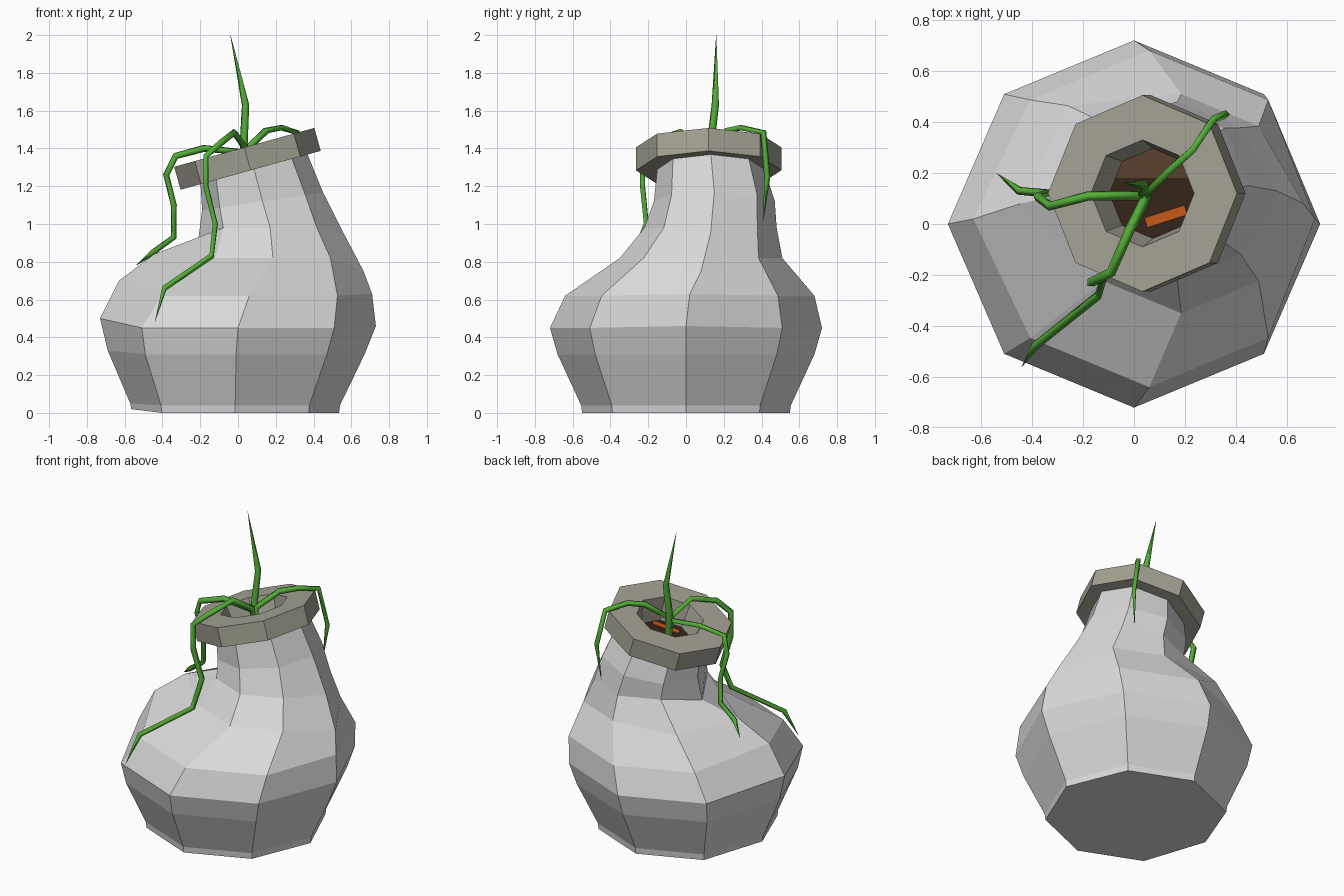
import bpy, bmesh, math
from mathutils import Matrix, Vector

default_cube = bpy.data.objects.get("Cube")
if default_cube:
    bpy.data.objects.remove(default_cube, do_unlink=True)


def make_material(name, red, green, blue):
    material = bpy.data.materials.new(name)
    material.use_nodes = True
    colour = (red, green, blue, 1)
    material.diffuse_color = colour
    shader = next(n for n in material.node_tree.nodes if n.type == "BSDF_PRINCIPLED")
    shader.inputs["Base Color"].default_value = colour
    shader.inputs["Roughness"].default_value = 0.9
    return material


pale_clay = make_material("pale clay", 0.70, 0.70, 0.70)
rim_stone = make_material("rim stone", 0.37, 0.36, 0.29)
leaf_green = make_material("leaf green", 0.09, 0.42, 0.04)
soil_brown = make_material("soil brown", 0.10, 0.05, 0.027)
dark_soil = make_material("dark soil", 0.035, 0.018, 0.01)
ember_orange = make_material("ember orange", 0.55, 0.10, 0.01)

SIDES = 8
ANGLES = [math.tau * k / SIDES for k in range(SIDES)]
LEFT, RIGHT = SIDES // 2, 0


def finish(name, bm, material, matrix=None):
    bmesh.ops.recalc_face_normals(bm, faces=bm.faces)
    mesh = bpy.data.meshes.new(name)
    bm.to_mesh(mesh)
    bm.free()
    mesh.materials.append(material)
    obj = bpy.data.objects.new(name, mesh)
    bpy.context.scene.collection.objects.link(obj)
    if matrix:
        obj.matrix_world = matrix
    return obj


def bridge(bm, lower, upper):
    for k in range(SIDES):
        j = (k + 1) % SIDES
        bm.faces.new((lower[k], lower[j], upper[j], upper[k]))


# Pot body: leaning eight-sided rings, with the two side corners pulled about
# centre x, radius, centre y, height, tilt, left shift x/z, right shift x/z
POT_RINGS = [
    (-.015, .55, 0, 0, 0, 0, .02, 0, 0),
    (-.015, .555, 0, .04, 0, 0, .01, 0, 0),
    (-.01, .68, 0, .31, 0, 0, .02, 0, 0),
    (0, .72, 0, .45, 0, -.01, .05, .01, .01),
    (.06, .66, .02, .62, 0, -.03, .08, -.01, .01),
    (.185, .43, .08, .82, 0, -.2, .02, .05, -.07),
    (.17, .35, .13, .98, 0, -.03, -.06, .04, -.03),
    (.13, .32, .15, 1.12, .15, 0, 0, 0, 0),
    (.08, .28, .13, 1.31, .28, 0, 0, 0, 0),
]
bm = bmesh.new()
rings = []
for cx, r, cy, z, tilt, lx, lz, rx, rz in POT_RINGS:
    ring = [bm.verts.new((cx + r * math.cos(a), cy + r * math.sin(a),
                          z + tilt * r * math.cos(a))) for a in ANGLES]
    ring[LEFT].co += Vector((lx, 0, lz))
    ring[RIGHT].co += Vector((rx, 0, rz))
    if rings:
        bridge(bm, rings[-1], ring)
    rings.append(ring)
# the shoulder swells towards the back corner beside the pulled side
rings[5][LEFT - 1].co += Vector((-.14, .08, 0))
bm.faces.new(rings[0])
finish("pot_body", bm, pale_clay)

# Tilted rim with a funnel-shaped mouth: closed profile of (radius, height)
rim_frame = Matrix.Translation((.05, .12, 1.345)) @ Matrix.Rotation(math.radians(-15.5), 4, "Y")
RIM_PROFILE = [(.385, -.063), (.385, .063), (.21, .063), (.175, -.1), (.26, -.063)]
bm = bmesh.new()
loops = [[bm.verts.new((r * math.cos(a), r * math.sin(a), z)) for a in ANGLES]
         for r, z in RIM_PROFILE]
for i, loop in enumerate(loops):
    bridge(bm, loop, loops[(i + 1) % len(loops)])
finish("pot_rim", bm, rim_stone, rim_frame)

# Soil plug inside the mouth, lighter at the back
bm = bmesh.new()
bmesh.ops.create_circle(bm, cap_ends=True, segments=SIDES, radius=.21)
bmesh.ops.bisect_plane(bm, geom=bm.verts[:] + bm.edges[:] + bm.faces[:],
                       plane_co=(0, .06, 0), plane_no=(0, 1, 0))
for face in bm.faces:
    face.material_index = 0 if face.calc_center_median().y > .06 else 1
soil = finish("soil", bm, soil_brown, rim_frame @ Matrix.Translation((0, 0, -.09)))
soil.data.materials.append(dark_soil)

# Thin orange strip lying on the soil
bm = bmesh.new()
bmesh.ops.create_cube(bm, size=1)
bmesh.ops.scale(bm, vec=(.17, .04, .006), verts=bm.verts)
finish("orange_strip", bm, ember_orange, rim_frame
       @ Matrix.Translation((.055, -.09, -.086)) @ Matrix.Rotation(.3, 4, "Z"))


# Vines: four-sided tapering tubes along short paths
def vine(name, points, thickness=.021):
    curve = bpy.data.curves.new(name, "CURVE")
    curve.dimensions = "3D"
    curve.bevel_depth = thickness
    curve.bevel_resolution = 0
    curve.use_fill_caps = True
    spline = curve.splines.new("POLY")
    spline.points.add(len(points) - 1)
    last = len(points) - 1
    for i, (point, co) in enumerate(zip(spline.points, points)):
        point.co = (*co, 1)
        point.radius = .03 if i == last else 1 - .25 * i / last
    obj = bpy.data.objects.new(name, curve)
    bpy.context.scene.collection.objects.link(obj)
    curve.materials.append(leaf_green)
    bpy.ops.object.select_all(action="DESELECT")
    obj.select_set(True)
    bpy.context.view_layer.objects.active = obj
    bpy.ops.object.convert(target="MESH")


root = (.05, .12, 1.24)
vine("upright_shoot", [root, (.03, .13, 1.42), (.04, .155, 1.63), (-.04, .16, 2)], .026)
vine("front_vine", [root, (.04, .09, 1.4), (-.02, -.03, 1.485), (-.09, -.19, 1.43),
                    (-.17, -.23, 1.36), (-.17, -.23, 1.2), (-.12, -.21, 1),
                    (-.14, -.28, .83), (-.39, -.48, .66), (-.44, -.56, .48)])
vine("right_vine", [root, (.03, .11, 1.38), (-.18, .11, 1.4), (-.33, .07, 1.36),
                    (-.38, .11, 1.26), (-.34, .12, 1.1), (-.34, .12, .93),
                    (-.45, .13, .85), (-.54, .2, .78)])
vine("back_vine", [root, (.05, .12, 1.4), (.15, .22, 1.495), (.23, .29, 1.51),
                   (.31, .41, 1.485), (.36, .43, 1.25), (.34, .41, 1.02)])
